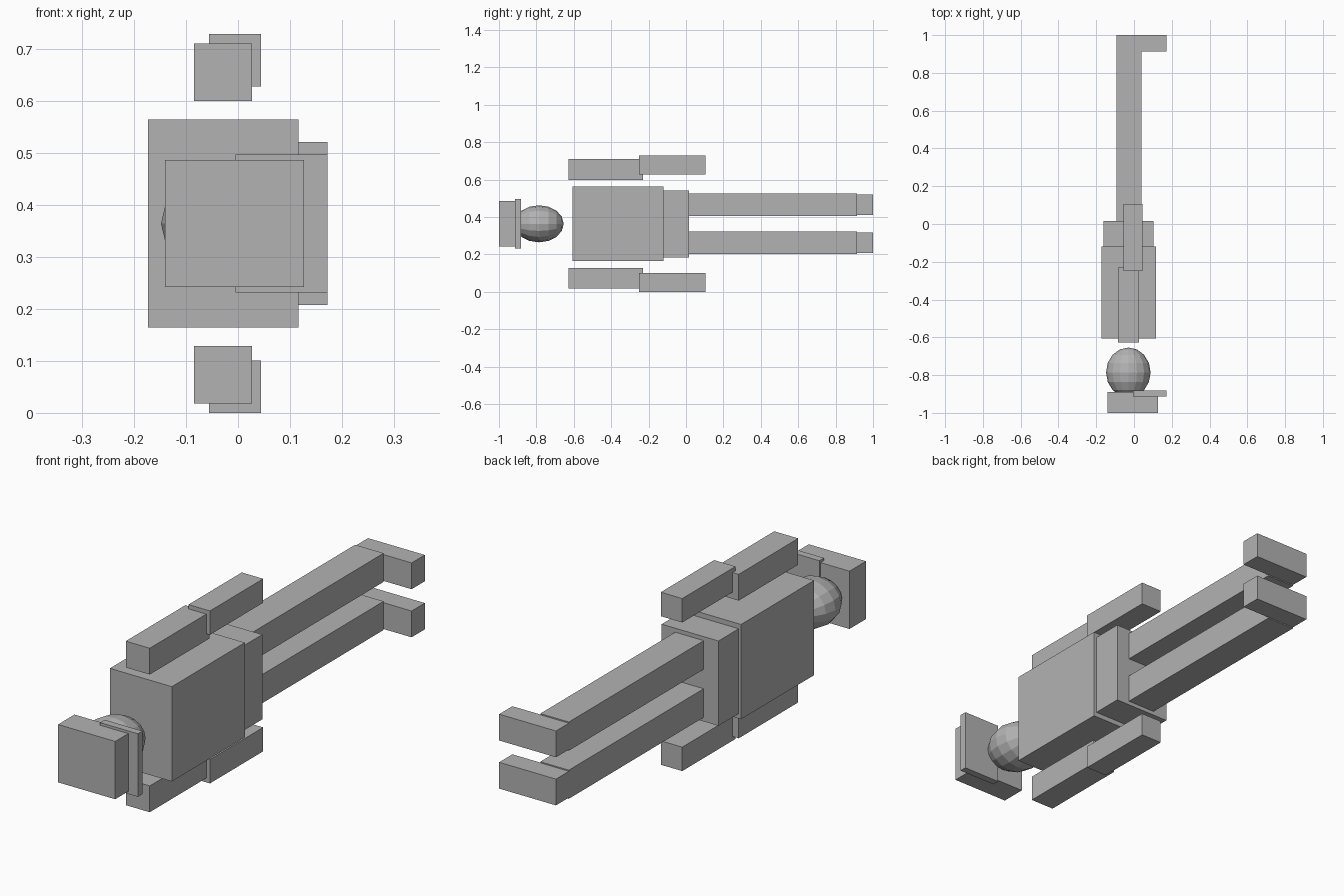
import bpy
import math
from mathutils import Vector

if "Cube" in bpy.data.objects:
    bpy.data.objects.remove(bpy.data.objects["Cube"], do_unlink=True)

MID = 0.364  # height of the symmetry plane of the lying figure

grey = bpy.data.materials.new("plain_grey")
grey.use_nodes = True
colour = (0.45, 0.45, 0.45, 1)
grey.diffuse_color = colour
grey.node_tree.nodes["Principled BSDF"].inputs["Base Color"].default_value = colour


def box(name, x, y, z):
    """Box spanning the given (low, high) range on each axis."""
    low, high = Vector((x[0], y[0], z[0])), Vector((x[1], y[1], z[1]))
    bpy.ops.mesh.primitive_cube_add(size=1, location=(low + high) / 2)
    ob = bpy.context.object
    ob.name = name
    ob.scale = high - low
    ob.data.materials.append(grey)
    return ob


def centred(name, x, y, half):
    """Box centred on the symmetry plane."""
    return box(name, x, y, (MID - half, MID + half))


def pair(name, x, y, inner, outer):
    """Two boxes mirrored across the symmetry plane."""
    box("left_" + name, x, y, (MID + inner, MID + outer))
    box("right_" + name, x, y, (MID - outer, MID - inner))


# Cap
centred("cap_crown", (-0.14, 0.127), (-1.0, -0.89), 0.122)
centred("cap_brim", (-0.005, 0.172), (-0.913, -0.882), 0.133)

# Head: faceted ellipsoid with its poles along the body
bpy.ops.mesh.primitive_uv_sphere_add(segments=16, ring_count=8, radius=1,
                                     location=(-0.03, -0.786, MID),
                                     rotation=(math.pi / 2, 0, 0))
head = bpy.context.object
head.name = "head"
head.scale = (0.118, 0.099, 0.132)
head.data.materials.append(grey)

# Body
centred("torso", (-0.173, 0.116), (-0.607, -0.12), 0.2)
centred("hips", (-0.162, 0.103), (-0.122, 0.015), 0.179)

# Limbs
pair("upper_arm", (-0.085, 0.027), (-0.627, -0.23), 0.235, 0.346)
pair("forearm", (-0.056, 0.044), (-0.25, 0.105), 0.263, 0.364)
pair("leg", (-0.093, 0.04), (0.012, 0.914), 0.041, 0.162)
pair("foot", (-0.093, 0.172), (0.912, 1.0), 0.046, 0.157)
